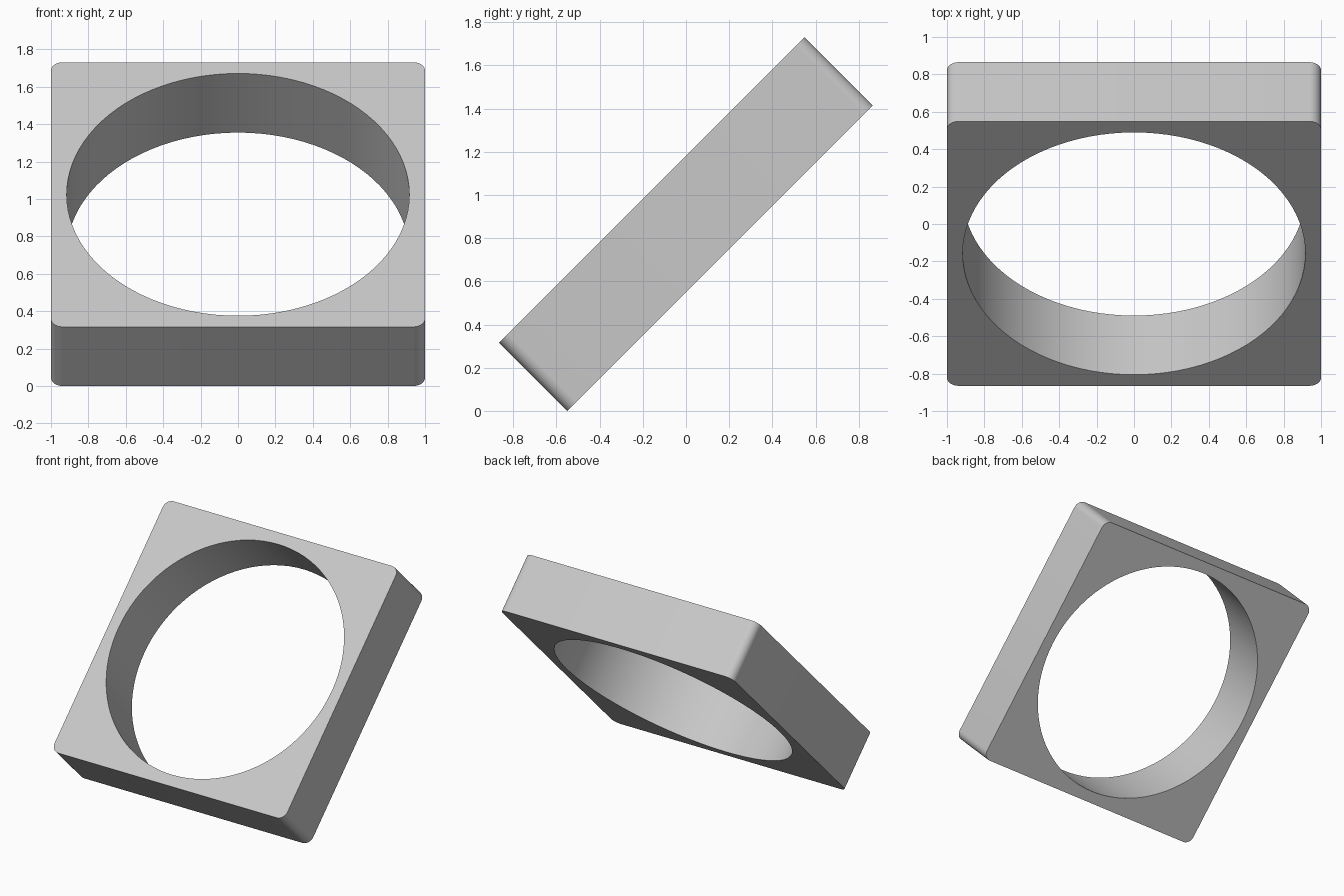
import bpy, bmesh, math
from mathutils import Matrix

if "Cube" in bpy.data.objects:
    bpy.data.objects.remove(bpy.data.objects["Cube"])

DEPTH = 0.447     # thickness of the frame
HALF = 1.0        # half the side of the square
CORNER = 0.062    # corner rounding
HOLE = 0.916      # radius of the round opening
TILT = math.radians(45)

grey = bpy.data.materials.new("light_grey")
grey.diffuse_color = (0.58, 0.58, 0.58, 1)
grey.use_nodes = True
grey.node_tree.nodes["Principled BSDF"].inputs["Base Color"].default_value = grey.diffuse_color

bm = bmesh.new()


def rounded_square(z, steps=8):
    """Loop of vertices around a square with rounded corners."""
    loop = []
    for corner in range(4):
        mid = math.radians(45 + 90 * corner)
        cx = math.copysign(HALF - CORNER, math.cos(mid))
        cy = math.copysign(HALF - CORNER, math.sin(mid))
        for i in range(steps + 1):
            a = math.radians(90 * corner + 90 * i / steps)
            loop.append(bm.verts.new((cx + CORNER * math.cos(a), cy + CORNER * math.sin(a), z)))
    return loop


def circle(z, count=96):
    """Loop of vertices around the opening."""
    angles = [2 * math.pi * i / count for i in range(count)]
    return [bm.verts.new((HOLE * math.cos(a), HOLE * math.sin(a), z)) for a in angles]


def wall(low, high):
    for i in range(len(low)):
        j = (i + 1) % len(low)
        bm.faces.new((low[i], low[j], high[j], high[i]))


def cap(outer, inner):
    """Flat face between the square outline and the opening."""
    edges = []
    for loop in (outer, inner):
        for i in range(len(loop)):
            a, b = loop[i], loop[(i + 1) % len(loop)]
            edges.append(bm.edges.get((a, b)) or bm.edges.new((a, b)))
    bmesh.ops.triangle_fill(bm, edges=edges, use_beauty=True)


# Outer sides, inner wall of the opening, and the two flat faces
out_low, out_high = rounded_square(-DEPTH / 2), rounded_square(DEPTH / 2)
in_low, in_high = circle(-DEPTH / 2), circle(DEPTH / 2)
wall(out_low, out_high)
wall(in_low, in_high)
cap(out_low, in_low)
cap(out_high, in_high)
bmesh.ops.recalc_face_normals(bm, faces=bm.faces)

# Lean the frame back and stand it on the ground
height = (2 * HALF + DEPTH) * math.sin(TILT)
bm.transform(Matrix.Translation((0, 0, height / 2)) @ Matrix.Rotation(TILT, 4, 'X'))

mesh = bpy.data.meshes.new("square_frame")
bm.to_mesh(mesh)
bm.free()
mesh.materials.append(grey)
frame = bpy.data.objects.new("square_frame", mesh)
bpy.context.collection.objects.link(frame)
bpy.context.view_layer.objects.active = frame
frame.select_set(True)
bpy.ops.object.shade_smooth_by_angle(angle=math.radians(30))
